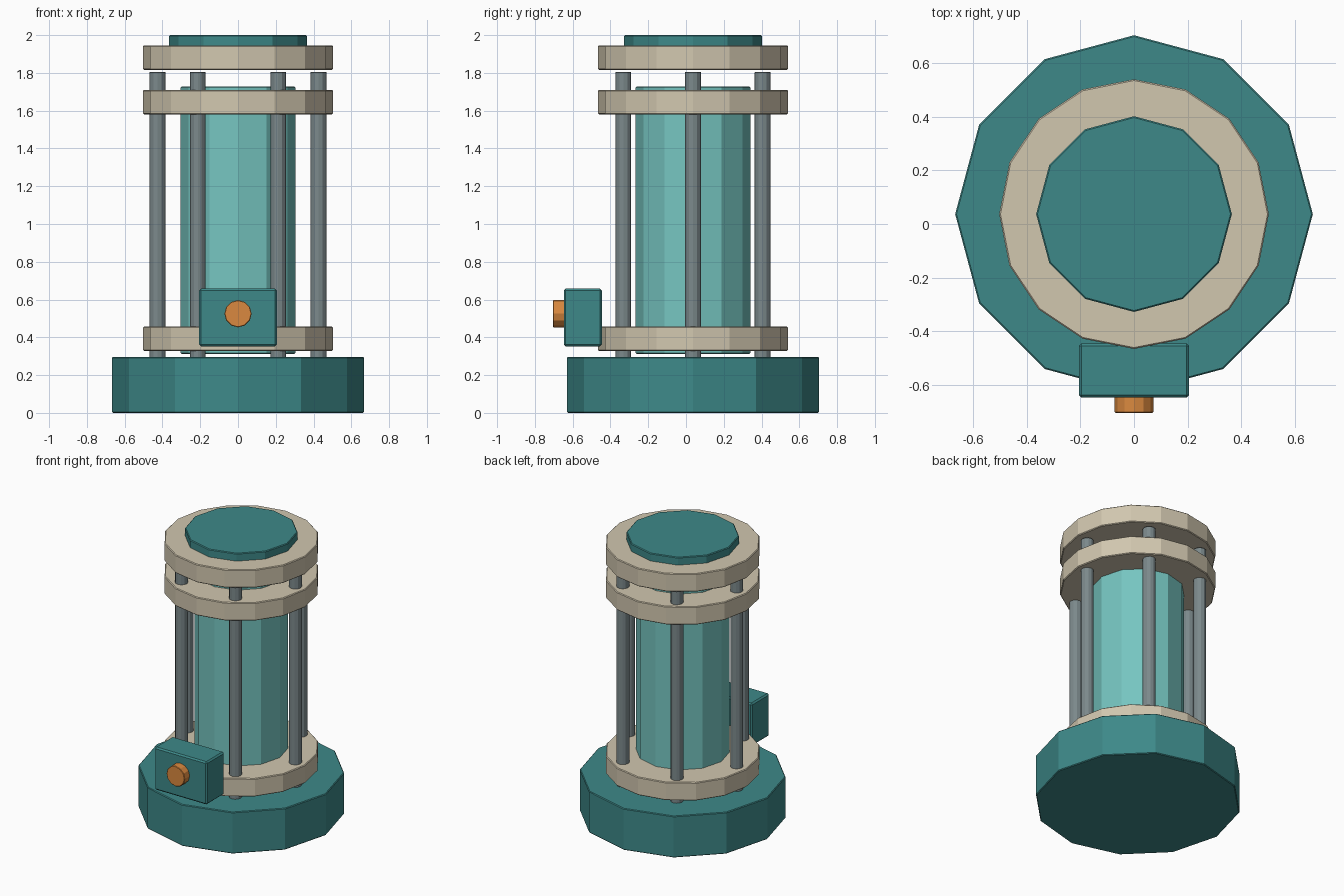
import bpy
from math import cos, sin, pi

if "Cube" in bpy.data.objects:
    bpy.data.objects.remove(bpy.data.objects["Cube"])

AXIS_Y = 0.037  # the column stands slightly behind the origin


def material(name, rgb):
    m = bpy.data.materials.new(name)
    m.diffuse_color = (*rgb, 1)
    m.use_nodes = True
    m.node_tree.nodes["Principled BSDF"].inputs["Base Color"].default_value = m.diffuse_color
    return m


TEAL = material("teal_paint", (0.047, 0.25, 0.25))
GLASS = material("pale_teal_glass", (0.18, 0.56, 0.53))
CREAM = material("cream_metal", (0.64, 0.57, 0.43))
STEEL = material("steel", (0.20, 0.25, 0.26))
ORANGE = material("orange_button", (0.70, 0.25, 0.05))


def finish(name, mat, bevel):
    ob = bpy.context.object
    ob.name = name
    ob.data.materials.append(mat)
    if bevel:
        b = ob.modifiers.new("edge_bevel", 'BEVEL')
        b.width = bevel
        b.segments = 1
        b.limit_method = 'ANGLE'
        b.angle_limit = pi / 3
    return ob


def disc(name, r, z0, z1, sides, mat, x=0, y=AXIS_Y, bevel=0.005):
    bpy.ops.mesh.primitive_cylinder_add(
        vertices=sides, radius=r, depth=z1 - z0, location=(x, y, (z0 + z1) / 2))
    return finish(name, mat, bevel)


# Base, inner tube and top cap
disc("base", 0.667, 0, 0.296, 12, TEAL)
disc("inner_tube", 0.304, 0.312, 1.727, 12, GLASS)
disc("top_cap", 0.365, 1.935, 2.0, 12, TEAL)

# Three collars
for name, z in (("lower_collar", 0.328), ("upper_collar", 1.581), ("top_collar", 1.816)):
    disc(name, 0.503, z, z + 0.129, 16, CREAM)

# Six rods around the tube
for i in range(6):
    a = i * pi / 3
    disc(f"rod_{i + 1}", 0.042, 0.285, 1.806, 12, STEEL,
         0.426 * cos(a), AXIS_Y + 0.426 * sin(a), 0.003)

# Control box with a round button on the front
bpy.ops.mesh.primitive_cube_add(size=1, location=(0, -0.546, 0.505))
box = bpy.context.object
box.scale = (0.412, 0.202, 0.305)
bpy.ops.object.transform_apply(location=False, rotation=False, scale=True)
finish("control_box", TEAL, 0.01)

bpy.ops.mesh.primitive_cylinder_add(
    vertices=12, radius=0.072, depth=0.074,
    location=(0, -0.667, 0.525), rotation=(pi / 2, 0, 0))
finish("button", ORANGE, 0.003)
